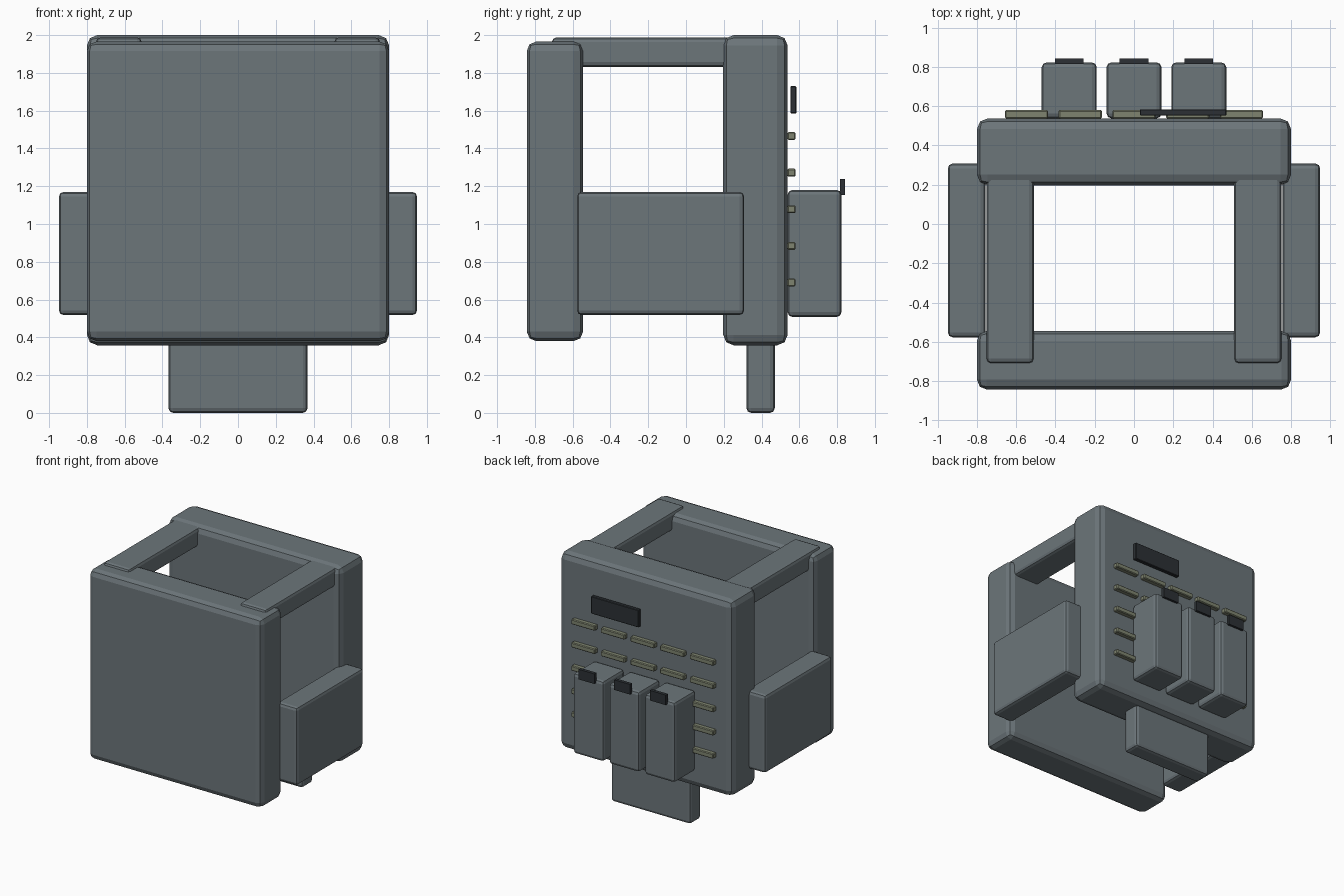
import bpy
import bmesh

if "Cube" in bpy.data.objects:
    bpy.data.objects.remove(bpy.data.objects["Cube"])


def material(name, rgb):
    m = bpy.data.materials.new(name)
    m.diffuse_color = (*rgb, 1)
    m.use_nodes = True
    m.node_tree.nodes["Principled BSDF"].inputs["Base Color"].default_value = m.diffuse_color
    return m


FABRIC = material("slate_fabric", (0.15, 0.18, 0.195))
WEBBING = material("olive_webbing", (0.21, 0.23, 0.16))
DARK = material("dark_trim", (0.025, 0.03, 0.035))


def box(name, x, y, z, mat=FABRIC, bevel=0.0, segments=2):
    """Bevelled box spanning the given (min, max) ranges."""
    lo, hi = zip(x, y, z)
    bm = bmesh.new()
    bmesh.ops.create_cube(bm, size=1)
    for v in bm.verts:
        v.co = [(b - a) * c for a, b, c in zip(lo, hi, v.co)]
    mesh = bpy.data.meshes.new(name)
    bm.to_mesh(mesh)
    bm.free()
    mesh.materials.append(mat)
    ob = bpy.data.objects.new(name, mesh)
    ob.location = [(a + b) / 2 for a, b in zip(lo, hi)]
    bpy.context.collection.objects.link(ob)
    if bevel:
        mod = ob.modifiers.new("Bevel", "BEVEL")
        mod.width = bevel
        mod.segments = segments
    return ob


# Main armour panels
box("chest_panel", (-0.8, 0.8), (0.197, 0.538), (0.358, 2.0), bevel=0.055)
box("rear_panel", (-0.8, 0.8), (-0.843, -0.545), (0.38, 1.966), bevel=0.05)

# Shoulder straps and side panels
for side, s in (("left", -1), ("right", 1)):
    box(f"{side}_shoulder_strap", sorted((s * 0.51, s * 0.752)),
        (-0.71, 0.37), (1.832, 1.988), bevel=0.025)
    box(f"{side}_side_panel", sorted((s * 0.757, s * 0.948)),
        (-0.577, 0.308), (0.518, 1.17), bevel=0.025)

# Lower flap
box("lower_flap", (-0.368, 0.368), (0.32, 0.47), (0, 0.48), bevel=0.025)

# Rows of webbing on the chest panel
for row in range(5):
    z = 1.466 - row * 0.194
    for col in range(5):
        x = (col - 2) * 0.2735
        box(f"webbing_{row}_{col}", (x - 0.11, x + 0.11), (0.537, 0.58),
            (z - 0.021, z + 0.021), WEBBING, 0.006, 1)

# Magazine pouches with pull tabs
for i in range(3):
    x = (i - 1) * 0.33
    box(f"pouch_{i}", (x - 0.14, x + 0.14), (0.538, 0.823), (0.508, 1.18),
        bevel=0.025)
    box(f"pouch_tab_{i}", (x - 0.073, x + 0.073), (0.815, 0.843),
        (1.153, 1.237), DARK)

# Name patch
box("blank_patch", (0.03, 0.47), (0.552, 0.584), (1.585, 1.73), DARK, 0.004, 1)
